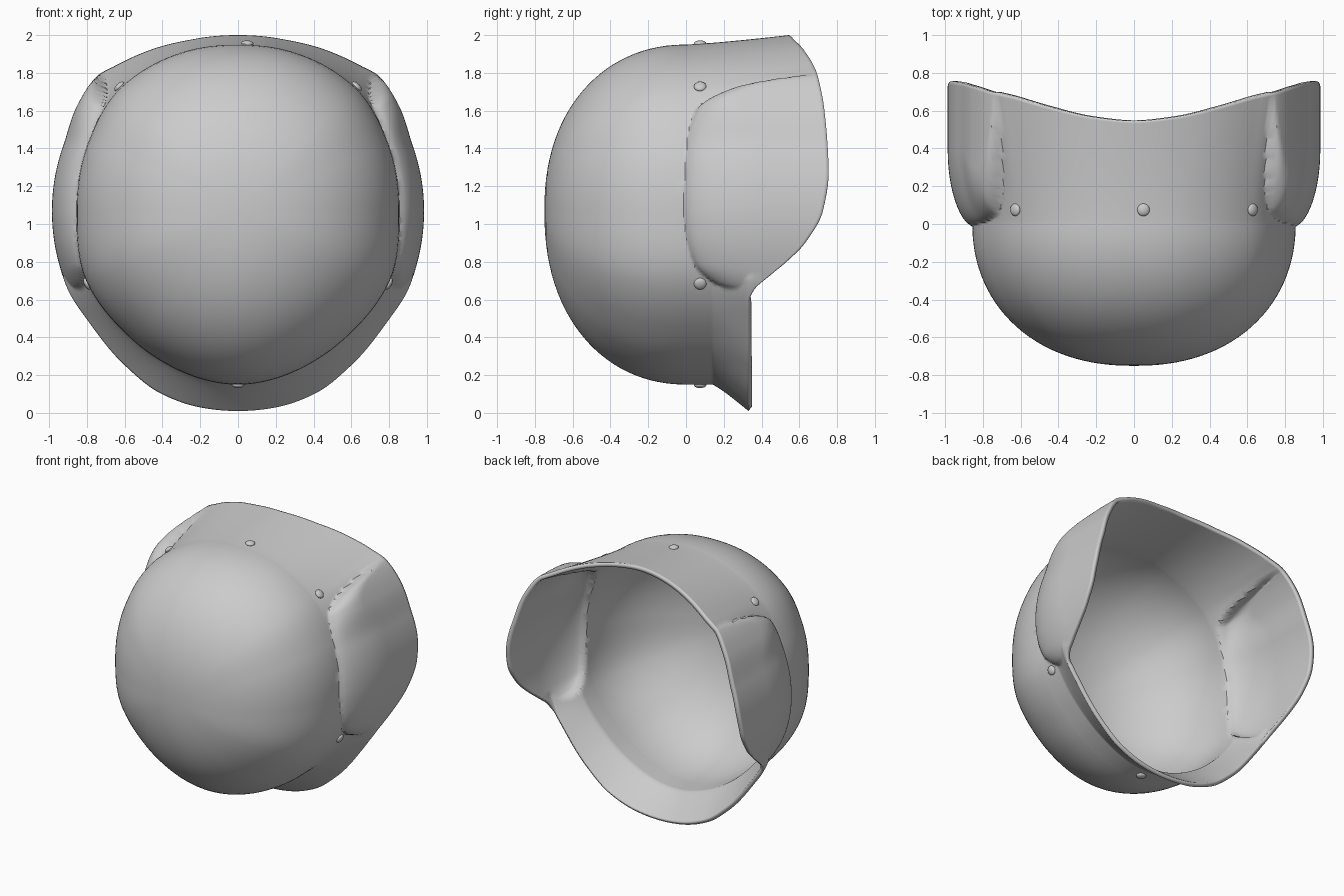
import bpy, bmesh, math
from mathutils import Vector

if "Cube" in bpy.data.objects:
    bpy.data.objects.remove(bpy.data.objects["Cube"])

CZ = 1.07          # height of the dome axis
COLS, DOME, WALL = 360, 28, 48

# Tables: elevation angle around the axis (deg) -> value
BODY = [(-90, .92), (-60, .89), (-45, .88), (-26, .885), (0, .855), (25, .872), (46, .9), (70, .89), (90, .88)]
RIM_R = [(-90, 1.06), (-79, 1.06), (-67, 1.05), (-54, 1.015), (-36, .985), (-25, .993), (-16, .988),
         (0, .985), (20, .987), (33, 1.017), (43, 1.033), (50, 1.005), (61, .971), (77, .937), (90, .93)]
RIM_Y = [(-90, .33), (-30, .33), (-25, .36), (-20, .45), (-16, .53), (-10, .63), (0, .725), (12, .755),
         (20, .75), (33, .73), (43, .70), (50, .675), (61, .625), (77, .565), (90, .545)]
EAR_Y = [(-90, 3), (-40, .6), (-32, .34), (-27, .2), (-24, .12), (-18, .04), (-8, 0), (0, -.01), (25, .01),
         (36, .05), (40.5, .15), (44, .4), (46, .7), (52, 1.3), (90, 3)]


def look(table, a):
    """Smooth monotone-ish cubic interpolation."""
    n = len(table)
    i = 0
    while i < n - 2 and a > table[i + 1][0]:
        i += 1

    def slope(k):
        if k == 0 or k == n - 1:
            return 0
        (x0, y0), (x1, y1), (x2, y2) = table[k - 1:k + 2]
        d0, d1 = (y1 - y0) / (x1 - x0), (y2 - y1) / (x2 - x1)
        return 0 if d0 * d1 <= 0 else 2 * d0 * d1 / (d0 + d1)
    (x0, y0), (x1, y1) = table[i], table[i + 1]
    h = x1 - x0
    t = min(max((a - x0) / h, 0), 1)
    return ((1 + 2 * t) * (1 - t) ** 2 * y0 + t * (1 - t) ** 2 * h * slope(i)
            + t * t * (3 - 2 * t) * y1 + t * t * (t - 1) * h * slope(i + 1))


def clamp(v):
    return min(max(v, 0), 1)


def smooth(t):
    t = clamp(t)
    return t * t * (3 - 2 * t)


def radius(a, y):
    """Wall radius: body swelling into crown, ear bulge and neck flare."""
    body, rim = look(BODY, a), look(RIM_R, a)
    crown = smooth((a - 25) / 12) * clamp(y / look(RIM_Y, a)) ** 1.25
    width = .4 - .15 * smooth((a - 22) / 14)
    t = clamp((y - look(EAR_Y, a)) / width)
    ear = (1 - (1 - t) ** 2) ** .6
    flare = smooth((-8 - a) / 14) * clamp((y - .14) / .19) ** 1.15
    return body + (rim - body) * max(crown, ear, flare)


def place(ang, r, y):
    return Vector((r * math.cos(ang), y, CZ + r * math.sin(ang)))


gray = bpy.data.materials.new("light gray")
gray.diffuse_color = (.6, .6, .6, 1)
gray.use_nodes = True
gray.node_tree.nodes["Principled BSDF"].inputs["Base Color"].default_value = gray.diffuse_color


def finish(bm, name):
    bmesh.ops.recalc_face_normals(bm, faces=bm.faces)
    me = bpy.data.meshes.new(name)
    bm.to_mesh(me)
    bm.free()
    ob = bpy.data.objects.new(name, me)
    bpy.context.collection.objects.link(ob)
    me.materials.append(gray)
    bpy.ops.object.select_all(action='DESELECT')
    ob.select_set(True)
    bpy.context.view_layer.objects.active = ob
    bpy.ops.object.shade_smooth_by_angle(angle=math.radians(45))
    return ob


# Helmet shell: rings from the crown pole out to the shaped rim
bm = bmesh.new()
pole = bm.verts.new((0, -.75, CZ))
rings = []
for k in range(1, DOME + WALL + 1):
    ring = []
    for c in range(COLS):
        ang = 2 * math.pi * c / COLS
        a = math.degrees(math.asin(max(-1, min(1, math.sin(ang)))))
        if k <= DOME:
            u = math.pi / 2 * k / DOME * .99
            y = -.75 * math.cos(u) ** .95
            r = radius(a, y) * math.sin(u) ** .9
        else:
            y0 = -.75 * math.cos(math.pi / 2 * .99) ** .95
            y = y0 + (look(RIM_Y, a) - y0) * ((k - DOME) / WALL) ** 1.15
            r = radius(a, y)
        ring.append(bm.verts.new(place(ang, r, y)))
    rings.append(ring)
for c in range(COLS):
    d = (c + 1) % COLS
    bm.faces.new((pole, rings[0][c], rings[0][d]))
    for p, q in zip(rings, rings[1:]):
        bm.faces.new((p[c], q[c], q[d], p[d]))
# make sure normals point outward
bmesh.ops.recalc_face_normals(bm, faces=bm.faces)
if pole.link_faces[0].normal.y > 0:
    bmesh.ops.reverse_faces(bm, faces=bm.faces)
me_shell = finish(bm, "helmet_shell")
if me_shell.data.polygons[0].normal.y > 0:
    me_shell.data.flip_normals()
solid = me_shell.modifiers.new("thickness", 'SOLIDIFY')
solid.thickness = .03
solid.offset = -1

# Domed rivets around the shell
for i, (x, z) in enumerate([(.05, 1.957), (.625, 1.725), (-.625, 1.725), (.795, .685), (-.795, .685), (0, .14)]):
    ang = math.atan2(z - CZ, x)
    a = math.degrees(math.asin(math.sin(ang)))
    bm = bmesh.new()
    bmesh.ops.create_uvsphere(bm, u_segments=24, v_segments=12, radius=.033)
    bmesh.ops.scale(bm, vec=(1, 1, .5), verts=bm.verts)
    rot = Vector((math.cos(ang), 0, math.sin(ang))).to_track_quat('Z', 'Y').to_matrix()
    bmesh.ops.rotate(bm, cent=(0, 0, 0), matrix=rot, verts=bm.verts)
    bmesh.ops.translate(bm, vec=place(ang, radius(a, .075) + .002, .075), verts=bm.verts)
    finish(bm, "rivet_%d" % (i + 1))
